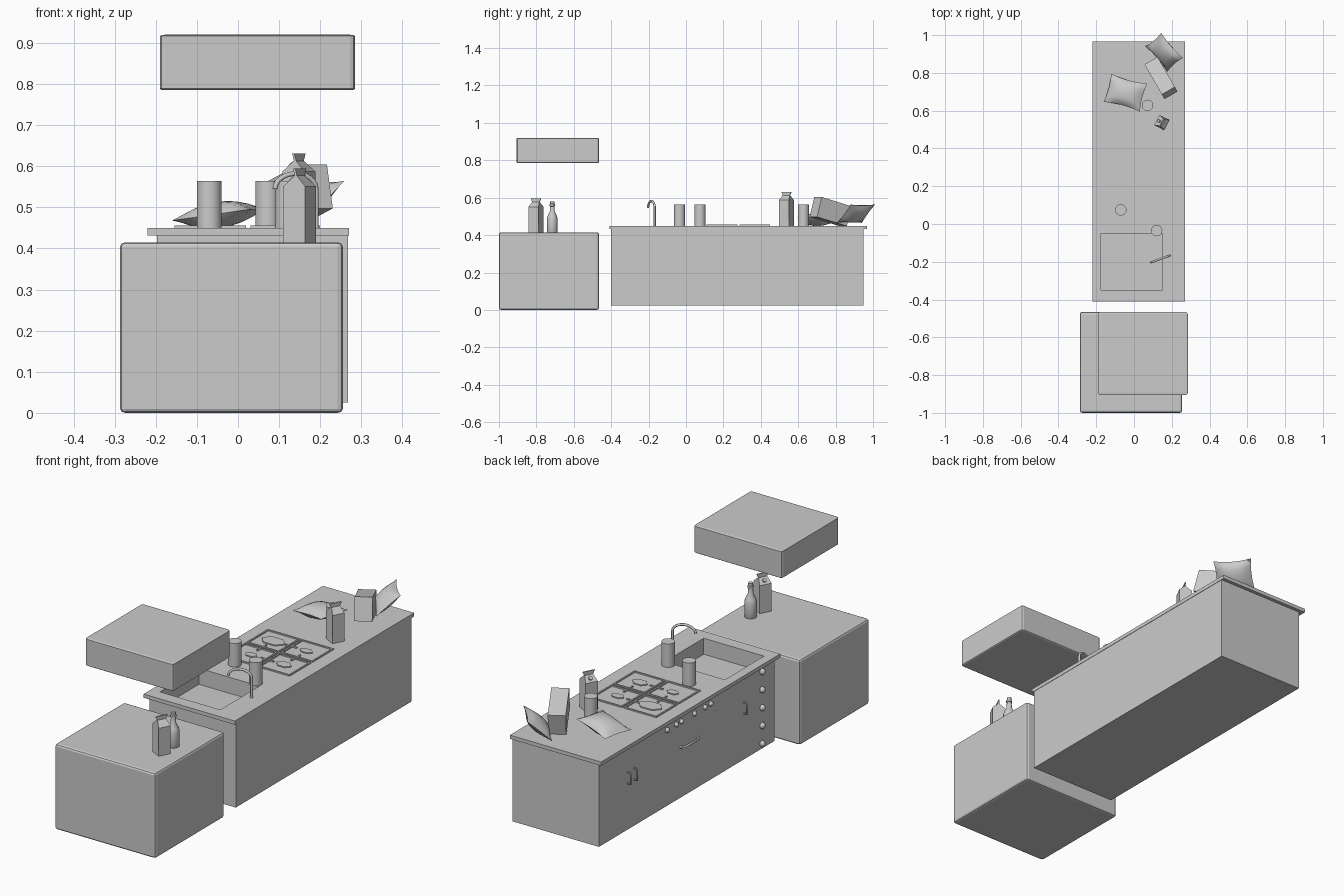
import bpy, bmesh, math
from mathutils import Matrix, Vector

if "Cube" in bpy.data.objects:
    bpy.data.objects.remove(bpy.data.objects["Cube"])

TOP = 0.45  # worktop height


def finish(name, bm, matrix=None, smooth=None):
    bmesh.ops.recalc_face_normals(bm, faces=bm.faces)
    me = bpy.data.meshes.new(name)
    bm.to_mesh(me)
    bm.free()
    ob = bpy.data.objects.new(name, me)
    bpy.context.collection.objects.link(ob)
    if matrix is not None:
        ob.matrix_world = matrix
    if smooth:
        bpy.ops.object.select_all(action='DESELECT')
        ob.select_set(True)
        bpy.context.view_layer.objects.active = ob
        bpy.ops.object.shade_smooth_by_angle(angle=math.radians(smooth))
    return ob


def add_box(bm, lo, hi):
    lo, hi = Vector(lo), Vector(hi)
    m = Matrix.Translation((lo + hi) / 2) @ Matrix.Diagonal((*(hi - lo), 1))
    bmesh.ops.create_cube(bm, size=1, matrix=m)


def box(name, lo, hi, bevel=0):
    if not bevel:
        bm = bmesh.new()
        add_box(bm, lo, hi)
        return finish(name, bm)
    # bevel in unit space, so it stretches with the box
    lo, hi = Vector(lo), Vector(hi)
    bm = bmesh.new()
    bmesh.ops.create_cube(bm, size=1)
    ob = finish(name, bm)
    ob.location, ob.scale = (lo + hi) / 2, hi - lo
    mod = ob.modifiers.new("edge", 'BEVEL')
    mod.width, mod.segments = bevel, 2
    return ob


def lathe(name, profile, loc, sides=24):
    bm = bmesh.new()
    rings = [[bm.verts.new((r * math.cos(2 * math.pi * i / sides),
                            r * math.sin(2 * math.pi * i / sides), z))
              for i in range(sides)] for r, z in profile]
    for a, b in zip(rings, rings[1:]):
        for i in range(sides):
            j = (i + 1) % sides
            bm.faces.new((a[i], a[j], b[j], b[i]))
    bm.faces.new(rings[0][::-1])
    bm.faces.new(rings[-1])
    return finish(name, bm, Matrix.Translation(loc), 35)


def tube(name, points, radius):
    cu = bpy.data.curves.new(name, 'CURVE')
    cu.dimensions = '3D'
    cu.bevel_depth, cu.bevel_resolution, cu.use_fill_caps = radius, 2, True
    sp = cu.splines.new('POLY')
    sp.points.add(len(points) - 1)
    for p, co in zip(sp.points, points):
        p.co = (*co, 1)
    ob = bpy.data.objects.new(name, cu)
    bpy.context.collection.objects.link(ob)


def turned(loc, z=0, x=0, y=0):
    r = math.radians
    return (Matrix.Translation(loc) @ Matrix.Rotation(r(z), 4, 'Z')
            @ Matrix.Rotation(r(y), 4, 'Y') @ Matrix.Rotation(r(x), 4, 'X'))


def bag(name, a, b, h, matrix, n=8):
    # pinched packet: two bulging sheets with drawn-in edges
    bm = bmesh.new()
    for side in (1, -1):
        grid = []
        for i in range(n + 1):
            u = 2 * i / n - 1
            row = []
            for j in range(n + 1):
                v = 2 * j / n - 1
                row.append(bm.verts.new((a * u * (1 - .07 * (1 - v * v)),
                                         b * v * (1 - .12 * (1 - u * u)),
                                         side * h * (1 - u * u) ** .7 * (1 - v * v) ** .5)))
            grid.append(row)
        for i in range(n):
            for j in range(n):
                bm.faces.new((grid[i][j], grid[i + 1][j], grid[i + 1][j + 1], grid[i][j + 1]))
    bmesh.ops.remove_doubles(bm, verts=bm.verts, dist=1e-5)
    finish(name, bm, matrix, 40)


def carton(name, loc):
    # gable-top carton: body, sloped roof, fin and round cap
    s, body, ridge, fin, t = .03, .137, .163, .181, .003
    outline = [(-s, 0), (s, 0), (s, body), (t, ridge), (t, fin),
               (-t, fin), (-t, ridge), (-s, body)]
    bm = bmesh.new()
    face = bm.faces.new([bm.verts.new((x, -s, z)) for x, z in outline])
    ext = bmesh.ops.extrude_face_region(bm, geom=[face])
    new = [v for v in ext['geom'] if isinstance(v, bmesh.types.BMVert)]
    bmesh.ops.translate(bm, verts=new, vec=(0, 2 * s, 0))
    # tuck the ridge in a little at both ends
    for v in bm.verts:
        if ridge - .001 < v.co.z < fin - .001:
            v.co.y *= .7
    slope = math.atan2(ridge - body, s - t)
    cap = Matrix.Translation((-.017, 0, .151)) @ Matrix.Rotation(-slope, 4, 'Y')
    bmesh.ops.create_cone(bm, cap_ends=True, segments=12, radius1=.009, radius2=.009,
                          depth=.012, matrix=cap)
    finish(name, bm, turned(loc, z=-27))


# cabinets
box("low_cabinet", (-.287, -1, 0), (.255, -.465, .415), .024)
box("hanging_cabinet", (-.19, -.905, .785), (.285, -.465, .92), .027)

# counter body and worktop, with the sink cut through both
body = box("counter_body", (-.197, -.4, .025), (.268, .95, .432))
slab = box("worktop", (-.22, -.41, .432), (.27, .967, TOP))
cutter = box("sink_cutter", (-.175, -.35, .372), (.15, -.05, .5))
cutter.hide_render = cutter.hide_viewport = True
for ob in (body, slab):
    mod = ob.modifiers.new("sink", 'BOOLEAN')
    mod.object, mod.operation, mod.solver = cutter, 'DIFFERENCE', 'EXACT'

# tap
path = [(.19, -.167, TOP), (.19, -.167, .53)]
for i in range(13):
    k = math.pi * i / 12
    f = (1 - math.cos(k)) / 2
    path.append((.19 - .1 * f, -.167 - .036 * f, .545 + .037 * math.sin(k)))
tube("tap", path, .006)

# hob: four pan frames with inward prongs, and six-sided burners
w, zt = .007, TOP + .006
bm = bmesh.new()
for x0, x1, sx in ((-.155, .02, 1), (.03, .2, -1)):
    for y0, y1, sy in ((.11, .275, 1), (.285, .45, -1)):
        for lo, hi in (((x0, y0), (x1, y0 + w)), ((x0, y1 - w), (x1, y1)),
                       ((x0, y0 + w), (x0 + w, y1 - w)), ((x1 - w, y0 + w), (x1, y1 - w))):
            add_box(bm, (*lo, TOP - .002), (*hi, zt))
        cx, cy = (x0 + x1) / 2, (y0 + y1) / 2
        ex, ey = (x1 if sx > 0 else x0), (y1 if sy > 0 else y0)
        add_box(bm, (min(ex, ex - sx * .03), cy - .004, TOP - .002),
                (max(ex, ex - sx * .03), cy + .004, zt))
        add_box(bm, (cx - .004, min(ey, ey - sy * .03), TOP - .002),
                (cx + .004, max(ey, ey - sy * .03), zt))
finish("hob_frames", bm)
for x, y, rx, ry in ((-.065, .365, .062, .04), (.112, .365, .034, .021),
                     (-.065, .193, .031, .021), (.112, .193, .04, .027)):
    m = Matrix.Translation((x, y, TOP + .001)) @ Matrix.Diagonal((rx, ry, 1, 1))
    bm = bmesh.new()
    bmesh.ops.create_cone(bm, cap_ends=True, segments=6, radius1=1, radius2=1, depth=.008,
                          matrix=m @ Matrix.Rotation(math.pi / 2, 4, 'Z'))
    finish("burner", bm)

# drawer and hob knobs on the working side
knobs = [(-.3, z, .015) for z in (.4, .312, .225, .138, .05)]
knobs += [(y, .395, .012) for y in (.43, .36, .32, .22, .14, .095)]
for y, z, r in knobs:
    bm = bmesh.new()
    bmesh.ops.create_uvsphere(bm, u_segments=12, v_segments=8, radius=r)
    finish("knob", bm, Matrix.Translation((-.2, y, z)), 40)

# door handles, oven handle and door seam
for y in (.73, .68, -.16):
    tube("door_handle", [(-.195, y, .25), (-.215, y, .25), (-.215, y, .305), (-.195, y, .305)], .004)
tube("oven_handle", [(-.195, .19, .27), (-.213, .205, .27), (-.213, .31, .27), (-.195, .325, .27)], .005)
box("door_seam", (-.199, .048, .19), (-.196, .052, .345))

# cups, cartons and bottle
for x, y in ((-.07, .075), (.12, -.035), (.072, .628)):
    lathe("cup", [(.03, 0), (.03, .114)], (x, y, TOP))
carton("carton_counter", (.148, .537, TOP))
carton("carton_cabinet", (.15, -.802, .414))
lathe("bottle", [(.026, 0), (.028, .004), (.028, .075), (.024, .09), (.013, .112), (.011, .14),
                 (.014, .142), (.014, .152), (.011, .155), (.011, .166)], (.153, -.715, .414), 16)

# bags and leaning packet
bag("bag_flat", .1, .077, .032, turned((-.045, .695, .482), z=-15, y=-8))
bag("bag_leaning", .088, .074, .03, turned((.16, .91, .515), z=-49, x=42))
bm = bmesh.new()
add_box(bm, (-.095, -.04, -.055), (.095, .04, .055))
finish("packet", bm, turned((.143, .773, .526), z=-60, y=-15))
